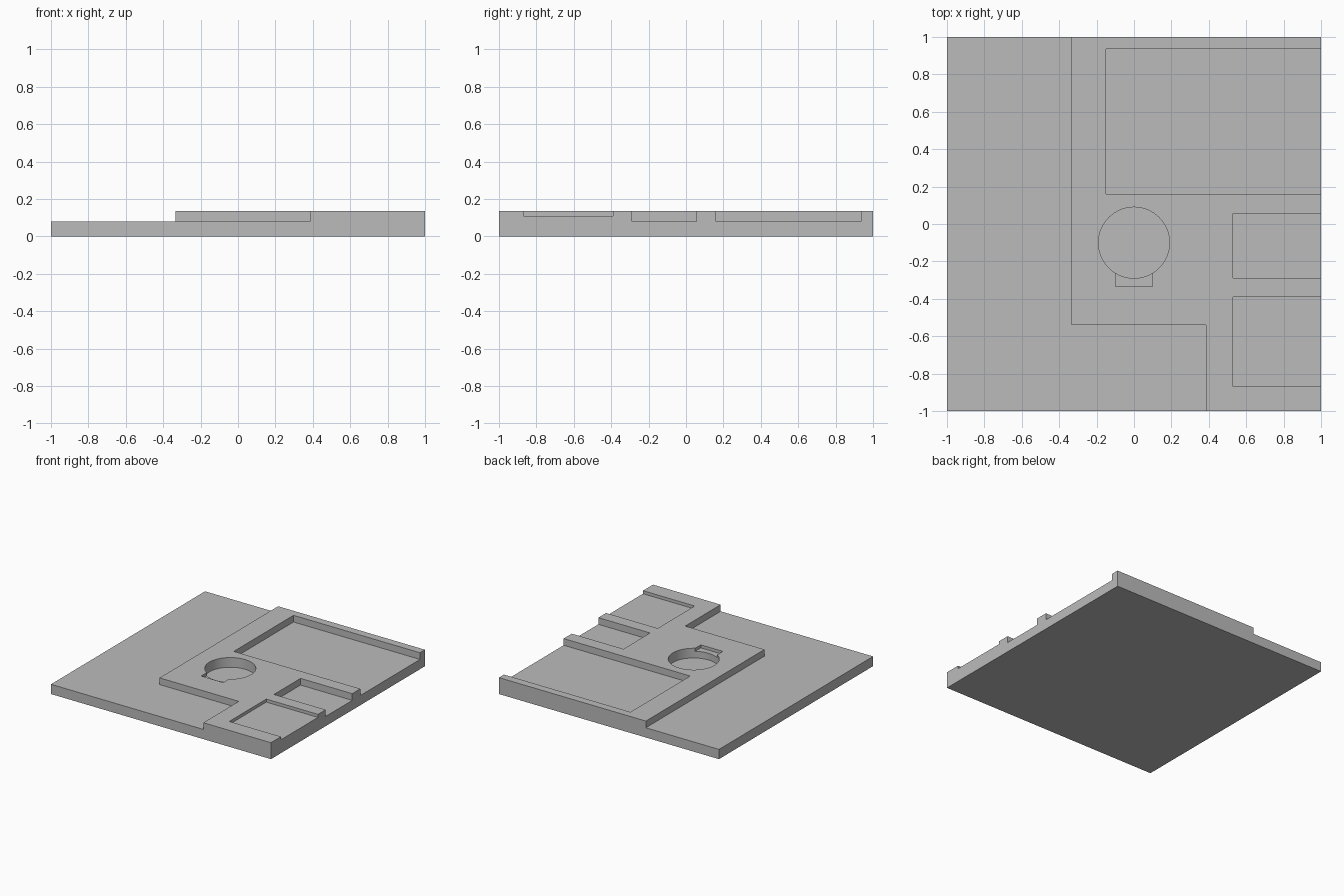
import bpy, bmesh, math

cube = bpy.data.objects.get("Cube")
if cube:
    bpy.data.objects.remove(cube, do_unlink=True)

TOP, FLOOR, SHALLOW, DEEP = 0.135, 0.08, 0.11, 0.055
OUT, ABOVE = 1.2, 0.3

grey = bpy.data.materials.new("plain_grey")
grey.use_nodes = True
grey.diffuse_color = (0.5, 0.5, 0.5, 1)
grey.node_tree.nodes["Principled BSDF"].inputs["Base Color"].default_value = (0.5, 0.5, 0.5, 1)


def prism(name, outline, z0, z1):
    """Extrude a flat outline from z0 up to z1."""
    bm = bmesh.new()
    face = bm.faces.new([bm.verts.new((x, y, z0)) for x, y in outline])
    grown = bmesh.ops.extrude_face_region(bm, geom=[face])["geom"]
    bmesh.ops.translate(bm, vec=(0, 0, z1 - z0),
                        verts=[v for v in grown if isinstance(v, bmesh.types.BMVert)])
    bmesh.ops.recalc_face_normals(bm, faces=bm.faces)
    mesh = bpy.data.meshes.new(name)
    bm.to_mesh(mesh)
    bm.free()
    mesh.materials.append(grey)
    obj = bpy.data.objects.new(name, mesh)
    bpy.context.collection.objects.link(obj)
    return obj


def rect(x0, x1, y0, y1):
    return [(x0, y0), (x1, y0), (x1, y1), (x0, y1)]


def circle(cx, cy, r, n=64):
    return [(cx + r * math.cos(i * math.tau / n), cy + r * math.sin(i * math.tau / n))
            for i in range(n)]


# Solid slab, and the L-shaped step around the raised platform
plate = prism("stepped_plate", rect(-1, 1, -1, 1), 0, TOP)
step = [(-OUT, -OUT), (0.385, -OUT), (0.385, -0.54), (-0.335, -0.54), (-0.335, OUT), (-OUT, OUT)]

# Open-sided pockets, round recess and its finger notch
cuts = [
    ("step_cutter", step, FLOOR),
    ("large_pocket_cutter", rect(-0.15, OUT, 0.16, 0.935), FLOOR),
    ("middle_pocket_cutter", rect(0.53, OUT, -0.29, 0.055), FLOOR),
    ("front_pocket_cutter", rect(0.53, OUT, -0.87, -0.39), SHALLOW),
    ("notch_cutter", rect(-0.1, 0.1, -0.335, -0.15), SHALLOW),
    ("round_recess_cutter", circle(0, -0.1, 0.19), DEEP),
]

bpy.ops.object.select_all(action="DESELECT")
plate.select_set(True)
bpy.context.view_layer.objects.active = plate
for name, outline, floor in cuts:
    cutter = prism(name, outline, floor, ABOVE)
    cutter.hide_render = True
    mod = plate.modifiers.new(name, "BOOLEAN")
    mod.operation = "DIFFERENCE"
    mod.solver = "EXACT"
    mod.object = cutter
    bpy.ops.object.modifier_apply(modifier=mod.name)
    bpy.data.objects.remove(cutter, do_unlink=True)

bpy.ops.object.shade_smooth_by_angle(angle=math.radians(30))
